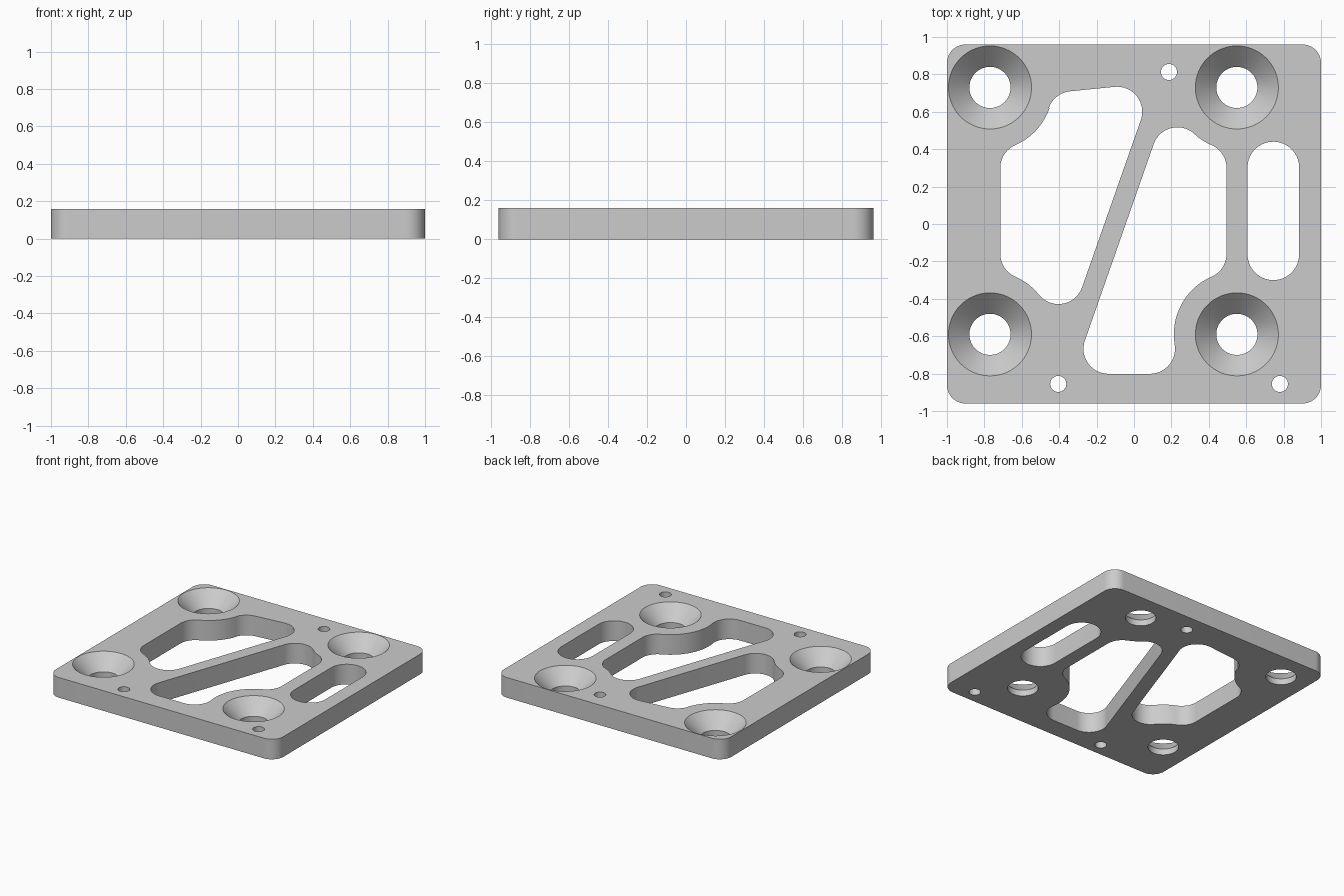
import bpy
import bmesh
from math import atan2, cos, sin, pi, tau, ceil
from mathutils import Vector

cube = bpy.data.objects.get("Cube")
if cube:
    bpy.data.objects.remove(cube)

THICK = 0.16
FILLET = 0.134      # window corner radius
BOSS = 0.337        # land kept around each screw hole
SINK, BORE = 0.222, 0.11


def circle(x, y, r, n=64):
    return [(x + r * cos(tau * i / n), y + r * sin(tau * i / n)) for i in range(n)]


def outline(discs):
    """Tangent outline, counter-clockwise, around discs (x, y, r); negative r bulges inward."""
    joints = []
    for a, b in zip(discs, discs[1:] + discs[:1]):
        heading = atan2(b[1] - a[1], b[0] - a[0])
        if a[2] > 0 and b[2] > 0:
            joints.append((heading - pi / 2, heading - pi / 2))   # straight edge
        else:
            joints.append((heading, heading + pi))                # arcs touch
    points = []
    for i, (x, y, r) in enumerate(discs):
        start, end = joints[i - 1][1], joints[i][0]
        sweep = (end - start) % tau if r > 0 else -((start - end) % tau)
        steps = max(4, ceil(abs(sweep) / 0.1))
        for k in range(steps + 1):
            t = start + sweep * k / steps
            p = Vector((x + abs(r) * cos(t), y + abs(r) * sin(t)))
            if not points or (p - points[-1]).length > 1e-3:
                points.append(p)
    if (points[0] - points[-1]).length < 1e-3:
        points.pop()
    return points


def fillets(*centres):
    return [(x, y, FILLET) for x, y in centres]


def wall(bm, rings):
    """Skin rings of (points, z) from top to bottom; return the top and bottom edge loops."""
    loops = [[bm.verts.new((p[0], p[1], z)) for p in pts] for pts, z in rings]
    for up, low in zip(loops, loops[1:]):
        for i in range(len(up)):
            bm.faces.new((up[i - 1], up[i], low[i], low[i - 1]))
    return [[bm.edges.get((l[i - 1], l[i])) for i in range(len(l))]
            for l in (loops[0], loops[-1])]


bm = bmesh.new()
top_edges, bottom_edges = [], []


def add_wall(rings):
    top, bottom = wall(bm, rings)
    top_edges.extend(top)
    bottom_edges.extend(bottom)


def add_straight(points):
    add_wall([(points, THICK), (points, 0)])


# Rounded outer edge
add_straight(outline([(0.9, -0.86, 0.1), (0.9, 0.86, 0.1),
                      (-0.9, 0.86, 0.1), (-0.9, -0.86, 0.1)]))

# Left window, curving around the two left screw holes
add_straight(outline(
    fillets((-0.09, 0.60), (-0.329, 0.576)) + [(-0.77, 0.73, -BOSS)]
    + fillets((-0.581, 0.299), (-0.581, -0.159)) + [(-0.77, -0.59, -BOSS)]
    + fillets((-0.404, -0.294))))

# Right window, curving around the two right screw holes
add_straight(outline(
    fillets((0.232, 0.383), (-0.136, -0.667), (0.085, -0.667)) + [(0.55, -0.59, -BOSS)]
    + fillets((0.361, -0.159), (0.361, 0.299)) + [(0.55, 0.73, -BOSS)]))

# Side slot
add_straight(outline([(0.745, -0.162, 0.138), (0.745, 0.302, 0.138)]))

# Countersunk screw holes
for x in (-0.77, 0.55):
    for y in (0.73, -0.59):
        add_wall([(circle(x, y, SINK), THICK),
                  (circle(x, y, BORE), THICK - (SINK - BORE)),
                  (circle(x, y, BORE), 0)])

# Small pin holes
for x, y in ((0.187, 0.813), (-0.405, -0.855), (0.78, -0.855)):
    add_straight(circle(x, y, 0.043, 32))

# Flat top and bottom faces
for edges in (top_edges, bottom_edges):
    bmesh.ops.triangle_fill(bm, edges=edges, use_beauty=True, use_dissolve=False)
bmesh.ops.recalc_face_normals(bm, faces=bm.faces[:])

mesh = bpy.data.meshes.new("mounting_plate")
bm.to_mesh(mesh)
bm.free()
plate = bpy.data.objects.new("mounting_plate", mesh)
bpy.context.collection.objects.link(plate)

# Plain grey metal
grey = bpy.data.materials.new("plain_grey")
grey.use_nodes = True
colour = (0.6, 0.6, 0.6, 1)
grey.diffuse_color = colour
grey.node_tree.nodes["Principled BSDF"].inputs["Base Color"].default_value = colour
mesh.materials.append(grey)

bpy.ops.object.select_all(action="DESELECT")
plate.select_set(True)
bpy.context.view_layer.objects.active = plate
bpy.ops.object.shade_smooth_by_angle()
